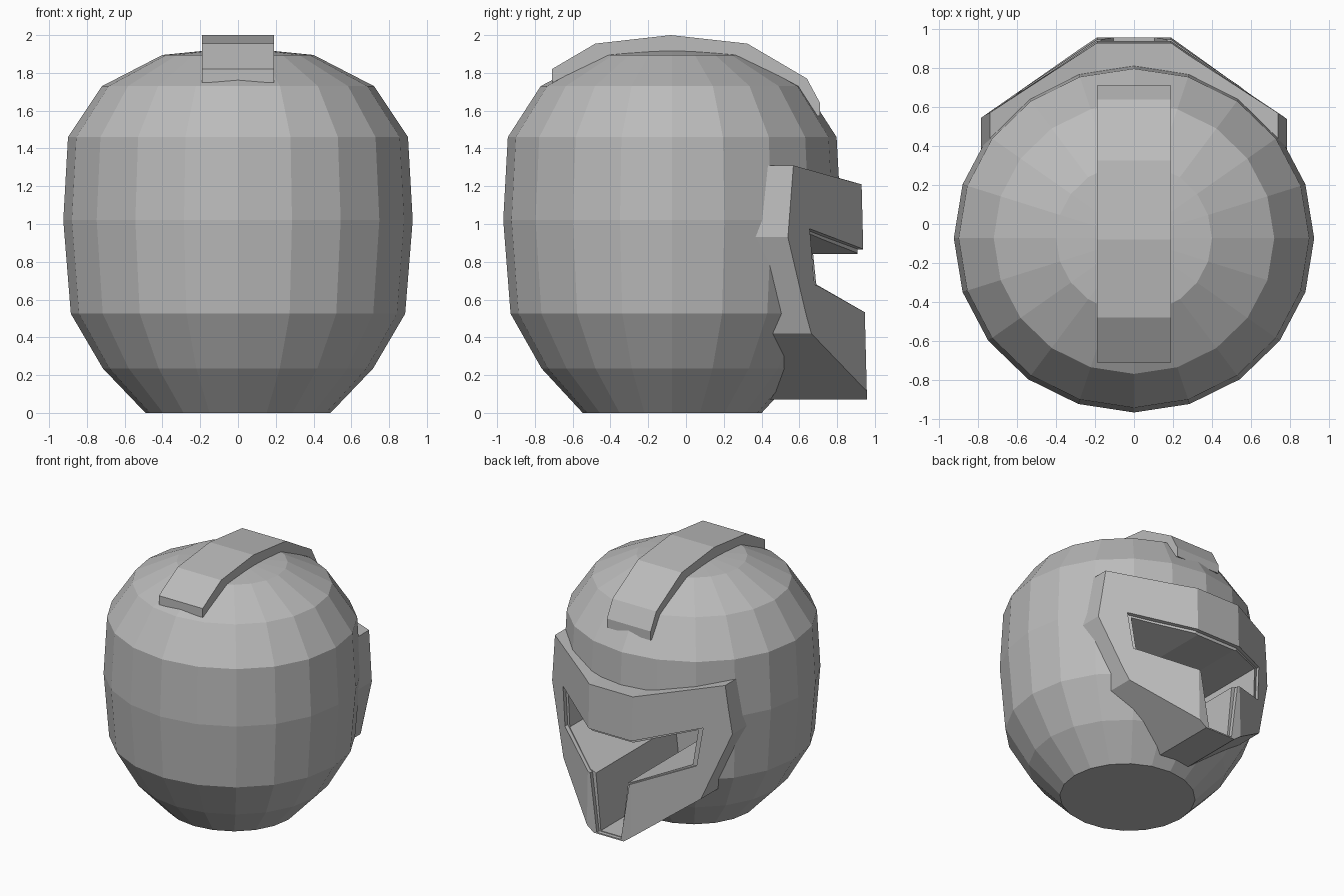
import bpy, bmesh, math

if "Cube" in bpy.data.objects:
    bpy.data.objects.remove(bpy.data.objects["Cube"])

grey = bpy.data.materials.new("grey")
grey.diffuse_color = (0.5, 0.5, 0.5, 1)
grey.use_nodes = True
grey.node_tree.nodes["Principled BSDF"].inputs["Base Color"].default_value = grey.diffuse_color


def make(name, bm):
    bmesh.ops.remove_doubles(bm, verts=bm.verts, dist=1e-5)
    bmesh.ops.recalc_face_normals(bm, faces=bm.faces)
    me = bpy.data.meshes.new(name)
    bm.to_mesh(me)
    bm.free()
    me.materials.append(grey)
    ob = bpy.data.objects.new(name, me)
    bpy.context.collection.objects.link(ob)
    return ob


def prism(name, pts, axis, a, b):
    """Closed outline extruded from a to b along x (outline y,z) or y (outline x,z)."""
    bm = bmesh.new()
    place = (lambda p, t: (t, p[0], p[1])) if axis == "x" else (lambda p, t: (p[0], t, p[1]))
    face = bm.faces.new([bm.verts.new(place(p, a)) for p in pts])
    ext = bmesh.ops.extrude_face_region(bm, geom=[face])["geom"]
    move = (b - a, 0, 0) if axis == "x" else (0, b - a, 0)
    bmesh.ops.translate(bm, vec=move, verts=[v for v in ext if isinstance(v, bmesh.types.BMVert)])
    return make(name, bm)


def mirrored(half):
    return half + [(-x, z) for x, z in reversed(half)]


def boolean(ob, tool, op):
    mod = ob.modifiers.new("cut", "BOOLEAN")
    mod.object, mod.operation, mod.solver = tool, op, "EXACT"
    bpy.context.view_layer.objects.active = ob
    bpy.ops.object.modifier_apply(modifier=mod.name)


# Helmet shell: slightly oval 20-sided lathe
SIDES, CY, OVAL = 20, -0.073, 0.967
profile = [(0.49, 0), (0.715, 0.235), (0.885, 0.525), (0.925, 1.02),
           (0.9, 1.46), (0.72, 1.73), (0.4, 1.895)]
bm = bmesh.new()
rings = [[bm.verts.new((r * math.cos(2 * math.pi * i / SIDES),
                        CY + OVAL * r * math.sin(2 * math.pi * i / SIDES), z))
          for i in range(SIDES)] for r, z in profile]
for lo, hi in zip(rings, rings[1:]):
    for i in range(SIDES):
        j = (i + 1) % SIDES
        bm.faces.new((lo[i], lo[j], hi[j], hi[i]))
bm.faces.new(rings[0])
tip = bm.verts.new((0, CY, 1.935))
for i in range(SIDES):
    bm.faces.new((rings[-1][i], rings[-1][(i + 1) % SIDES], tip))
shell = make("helmet_shell", bm)

# Face guard: front outline pushed forward, trimmed to an angled plan
guard = prism("face_guard", mirrored([(0.13, 0.07), (0.6, 0.42), (0.785, 0.93),
                                      (0.74, 1.31), (0.19, 1.21)]), "y", 0.1, 1.2)
bm = bmesh.new()
plan = [(0.9, 0.1), (0.9, 0.465), (0.19, 0.95)]
plan = plan + [(-x, y) for x, y in reversed(plan)]
low = [bm.verts.new((x, y + (0.01 if y > 0.9 else 0), 0)) for x, y in plan]
top = [bm.verts.new((x, y - (0.025 if y > 0.9 else 0), 1.4)) for x, y in plan]
bm.faces.new(low)
bm.faces.new(top)
for i in range(6):
    j = (i + 1) % 6
    bm.faces.new((low[i], low[j], top[j], top[i]))
trim = make("plan_trim", bm)
boolean(guard, trim, "INTERSECT")

# Visor opening with chin slot, cut through guard and shell
visor = prism("visor_cutter", mirrored([(0.09, 0.085), (0.14, 0.52), (0.54, 0.68),
                                        (0.57, 0.95), (0.17, 0.84)]), "y", -0.07, 1.3)
for ob in (guard, shell):
    boolean(ob, visor, "DIFFERENCE")

# Shallow rim step around the opening
rim = prism("rim_cutter", mirrored([(0.105, 0.08), (0.17, 0.525), (0.575, 0.68),
                                    (0.61, 0.975), (0.18, 0.865)]), "y", 0.1, 1.3)
bm = bmesh.new()
bm.from_mesh(trim.data)
bmesh.ops.translate(bm, vec=(0, -0.03, 0), verts=bm.verts)
recess = make("recess_limit", bm)
boolean(rim, recess, "DIFFERENCE")
boolean(guard, rim, "DIFFERENCE")

for helper in (trim, visor, rim, recess):
    bpy.data.objects.remove(helper)

# Crest running over the crown
prism("crest", [(-0.71, 1.75), (-0.71, 1.82), (-0.48, 1.955), (-0.08, 2.0), (0.325, 1.955),
                (0.64, 1.77), (0.71, 1.64), (0.71, 1.57), (0.55, 1.6), (0.3, 1.8),
                (-0.08, 1.86), (-0.45, 1.8)], "x", -0.19, 0.19)
